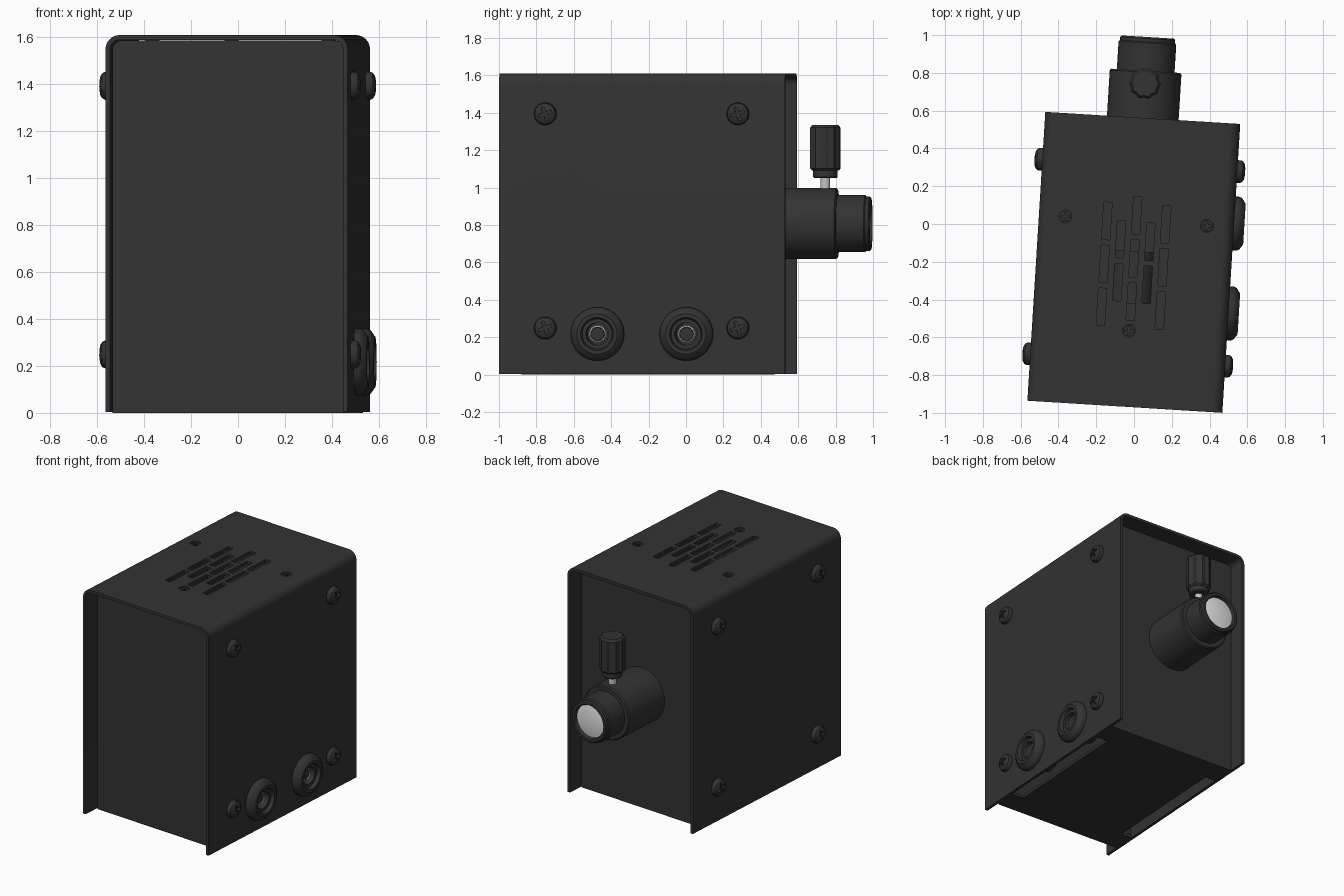
import bpy, bmesh, math
from mathutils import Matrix, Vector

if "Cube" in bpy.data.objects:
    bpy.data.objects.remove(bpy.data.objects["Cube"])

# The whole device is turned slightly about z
PLACE = Matrix.Translation((-0.001, -0.203, 0)) @ Matrix.Rotation(math.radians(-3.55), 4, 'Z')
W, L, H, T = 0.517, 0.766, 1.61, 0.02      # half width, half length, height, sheet


def material(name, v):
    m = bpy.data.materials.new(name)
    m.diffuse_color = (v, v, v, 1)
    m.use_nodes = True
    m.node_tree.nodes["Principled BSDF"].inputs["Base Color"].default_value = m.diffuse_color
    return m


BLACK = material("black_paint", 0.033)
LENS = material("pale_lens", 0.75)
METAL = material("bright_metal", 0.55)


def finish(bm, name, mat, xf=None):
    bmesh.ops.remove_doubles(bm, verts=bm.verts, dist=1e-5)
    bmesh.ops.recalc_face_normals(bm, faces=bm.faces)
    if xf is not None:
        bm.transform(xf)
    me = bpy.data.meshes.new(name)
    bm.to_mesh(me)
    bm.free()
    me.materials.append(mat)
    ob = bpy.data.objects.new(name, me)
    bpy.context.collection.objects.link(ob)
    return ob


def prism(name, pts, depth, mat=BLACK, xf=None):
    bm = bmesh.new()
    f = bm.faces.new([bm.verts.new((x, y, 0)) for x, y in pts])
    r = bmesh.ops.extrude_face_region(bm, geom=[f])
    bmesh.ops.translate(bm, vec=(0, 0, depth), verts=[v for v in r["geom"] if isinstance(v, bmesh.types.BMVert)])
    return finish(bm, name, mat, xf)


def boxes(name, items, mat=BLACK):
    """items: list of (centre, size)"""
    bm = bmesh.new()
    for c, s in items:
        bmesh.ops.create_cube(bm, size=1, matrix=Matrix.Translation(c) @ Matrix.Diagonal((*s, 1)))
    return finish(bm, name, mat)


def lathe(name, prof, mat=BLACK, xf=None, n=40, flutes=0, depth=0.0):
    """Spin (radius, height) points about z"""
    bm = bmesh.new()
    rings = []
    for r, z in prof:
        ring = []
        for i in range(n):
            a = 2 * math.pi * i / n
            q = r * (1 + depth * math.cos(flutes * a))
            ring.append(bm.verts.new((q * math.cos(a), q * math.sin(a), z)))
        rings.append(ring)
    for a, b in zip(rings, rings[1:]):
        for i in range(n):
            j = (i + 1) % n
            bm.faces.new((a[i], a[j], b[j], b[i]))
    return finish(bm, name, mat, xf)


def aim(pos, d):
    return Matrix.Translation(pos) @ Vector(d).to_track_quat('Z', 'Y').to_matrix().to_4x4()


def cut(ob, *cutters):
    for c in cutters:
        c.hide_render = True
        m = ob.modifiers.new("cut", 'BOOLEAN')
        m.operation, m.object, m.solver = 'DIFFERENCE', c, 'EXACT'
    dg = bpy.context.evaluated_depsgraph_get()
    me = bpy.data.meshes.new_from_object(ob.evaluated_get(dg))
    ob.modifiers.clear()
    ob.data = me
    for c in cutters:
        bpy.data.objects.remove(c)


def arch(w, h, r, z0):
    """Upright outline with rounded top corners, from bottom right to bottom left"""
    right = [(w - r + r * math.cos(a), h - r + r * math.sin(a)) for a in [i * math.pi / 16 for i in range(9)]]
    half = [(w, z0)] + right
    return half + [(-x, z) for x, z in reversed(half)]


STAND = Matrix.Rotation(math.pi / 2, 4, 'X')    # profile y -> z, depth -> -y

# Folded cover: top and two sides
outline = arch(W, H, 0.06, 0.004) + arch(W - T, H - T, 0.04, 0.004)[::-1]
cover = prism("cover", outline, 2 * L, xf=Matrix.Translation((0, L, 0)) @ STAND)

# Vent slots, jack holes and top screw holes
slots = []
for col, (cv, count) in enumerate([(-0.018, 3), (0.004, 2), (0.02, 3), (0, 2), (-0.018, 3)]):
    for k in range(count):
        v = cv + (k - (count - 1) / 2) * 0.228
        slots.append((((col - 2) * 0.078, v, H), (0.044, 0.198, 0.2)))
top_screws = [(-0.377, 0.22), (0.375, 0.217), (-0.004, -0.363)]
peg = [(0, -0.1), (1, -0.1), (1, 0.1), (0, 0.1)]
cutters = [boxes("vent_cutter", slots)]
for x, y in top_screws:
    cutters.append(lathe("hole_cutter", [(r * 0.034, z) for r, z in peg], xf=aim((x, y, H), (0, 0, 1)), n=24))
for y in (-0.238, 0.238):
    cutters.append(lathe("hole_cutter", [(r * 0.11, z) for r, z in peg], xf=aim((W, y, 0.217), (1, 0, 0))))
cut(cover, *cutters)

# Inner chassis: end panels, floor with side gaps, screw flanges
P = 0.648
for name, y in (("front_panel", -P + T), ("back_panel", P)):
    prism(name, arch(W - T - 0.003, H - T - 0.004, 0.037, 0), T, xf=Matrix.Translation((0, y, 0)) @ STAND)
a, b = W - T - 0.003, 0.41
side = [(a, -P), (a, -0.48), (b, -0.48), (b, 0.47), (a, 0.47), (a, P)]
prism("floor", side + [(-x, y) for x, y in reversed(side)], T)
boxes("chassis_flanges", [((sx * (a - 0.01), sy * 0.565, 0.78), (T, 0.15, 1.5))
                          for sx in (-1, 1) for sy in (-1, 1)])

# Cross-head screws
head = lathe("side_screw", [(0, -0.02), (0.03, -0.02), (0.03, 0), (0.06, 0), (0.06, 0.016),
                            (0.055, 0.028), (0.042, 0.037), (0.022, 0.041), (0, 0.042)], n=32)
flat = lathe("top_screw", [(0, -0.03), (0.03, -0.03), (0.03, -0.009), (0, -0.009)], n=24)
for ob, z, s in ((head, 0.04, 0.075), (flat, -0.009, 0.043)):
    d = s * 0.22
    cut(ob, boxes("cross_cutter", [((0, 0, z), (s, d, 0.03))]),
        boxes("cross_cutter", [((0, 0, z), (d, s, 0.03))]))


def place(src, spots):
    for i, m in enumerate(spots):
        ob = src if i == 0 else src.copy()
        if i:
            bpy.context.collection.objects.link(ob)
        ob.matrix_world = m


TILT = Matrix.Rotation(math.radians(20), 4, 'Z')
place(head, [aim((s * W, y, z), (s, 0, 0)) @ TILT for s in (-1, 1) for y in (-0.518, 0.514) for z in (0.249, 1.394)])
place(flat, [aim((x, y, H), (0, 0, 1)) for x, y in top_screws])

# Sockets on the right side
for y in (-0.238, 0.238):
    m = aim((W, y, 0.217), (1, 0, 0))
    lathe("socket", [(0, -0.16), (0.1, -0.16), (0.1, 0), (0.143, 0), (0.143, 0.022), (0.135, 0.036),
                     (0.108, 0.055), (0.088, 0.055), (0.08, 0.03), (0.06, 0.03), (0.06, -0.08), (0, -0.08)], xf=m)
    lathe("socket_pin", [(0, -0.085), (0.046, -0.085), (0.046, 0.004), (0.038, 0.01), (0.037, 0.0)],
          METAL, m, 24)
    lathe("socket_core", [(0, -0.08), (0.0375, -0.08), (0.0375, 0.004), (0, 0.004)], BLACK, m, 8)

# Light tube and lens at the back
back = aim((0, 0, 0.807), (0, 1, 0))
lathe("tube", [(0, 0.62), (0.19, 0.62), (0.19, 1.008), (0.182, 1.016), (0.153, 1.016), (0.153, 1.163),
               (0.146, 1.17), (0.146, 1.187), (0.138, 1.195), (0.12, 1.195), (0.115, 1.185),
               (0.115, 1.16), (0, 1.16)], xf=back, n=64)
lathe("lens", [(0.115, 1.163), (0.115, 1.172), (0.09, 1.177), (0.06, 1.181), (0.03, 1.183), (0, 1.184)],
      LENS, back, 48)

# Clamping thumbscrew
knob_at = Matrix.Translation((0, 0.95, 0))
lathe("thumbscrew_shaft", [(0, 0.96), (0.026, 0.96), (0.026, 1.06), (0, 1.06)], METAL, knob_at, 20)
lathe("thumbscrew_collar", [(0, 1.05), (0.06, 1.05), (0.066, 1.057), (0.066, 1.1), (0, 1.1)], BLACK, knob_at, 32)
lathe("thumbscrew_grip", [(0, 1.09), (0.068, 1.09), (0.08, 1.102), (0.08, 1.32), (0.068, 1.335), (0, 1.335)],
      BLACK, knob_at, 60, 10, 0.05)

# Lamp module behind the vents
lathe("lamp_module", [(0, -0.22), (0.12, -0.22), (0.12, 0.06), (0, 0.06)], BLACK, back, 32)

# Shading and final placement
for ob in list(bpy.context.scene.objects):
    ob.matrix_world = PLACE @ ob.matrix_basis
    ob.select_set(True)
    bpy.context.view_layer.objects.active = ob
bpy.ops.object.shade_smooth_by_angle(angle=math.radians(30))
